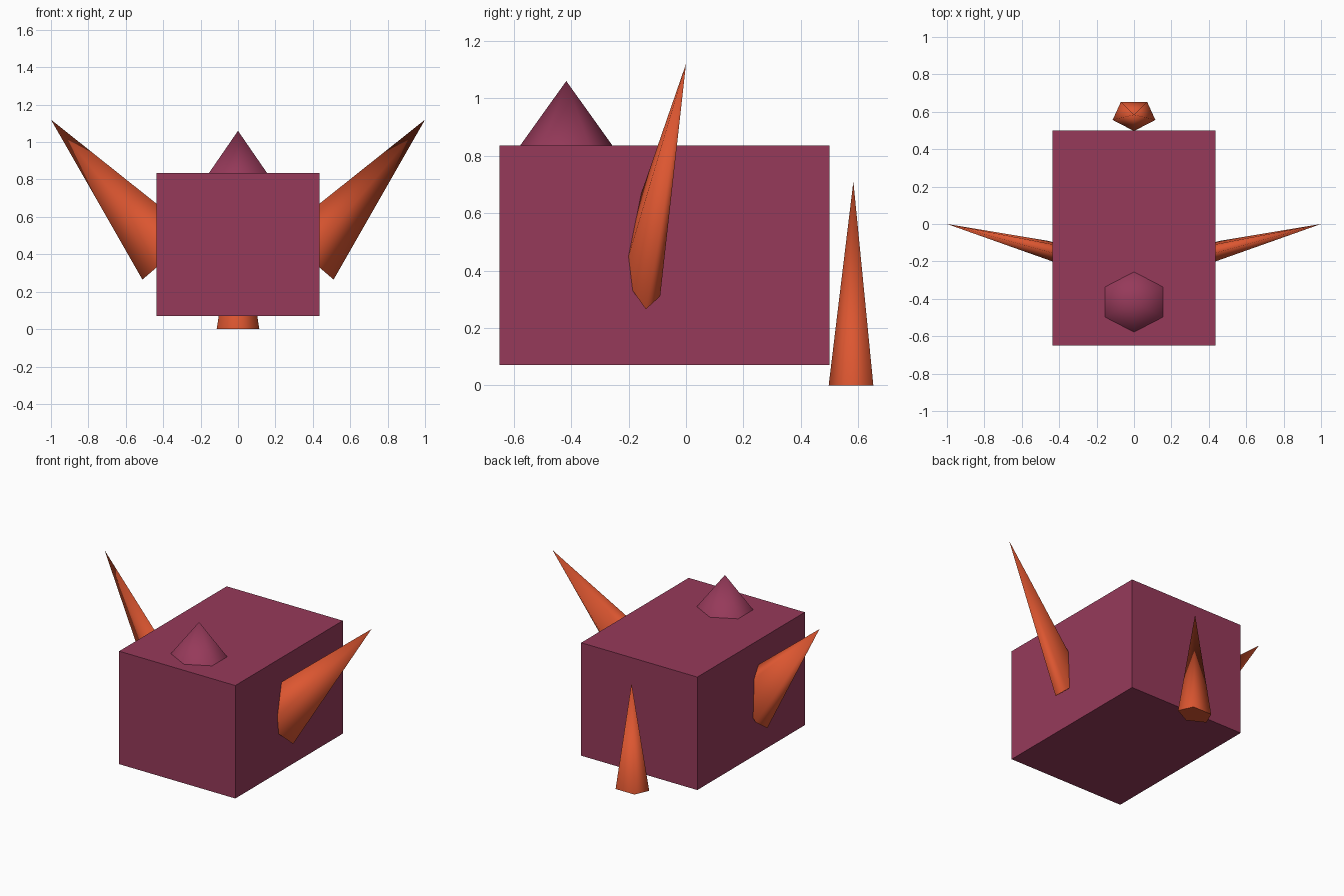
import bpy, bmesh, math
from mathutils import Vector

if "Cube" in bpy.data.objects:
    bpy.data.objects.remove(bpy.data.objects["Cube"])


def material(name, rgb):
    m = bpy.data.materials.new(name)
    m.diffuse_color = (*rgb, 1)
    m.use_nodes = True
    m.node_tree.nodes["Principled BSDF"].inputs["Base Color"].default_value = m.diffuse_color
    return m


PLUM = material("plum", (0.305, 0.042, 0.102))
ORANGE = material("orange", (0.716, 0.093, 0.030))


def finish(name, bm, mat):
    bmesh.ops.recalc_face_normals(bm, faces=bm.faces[:])
    me = bpy.data.meshes.new(name)
    bm.to_mesh(me)
    bm.free()
    me.materials.append(mat)
    ob = bpy.data.objects.new(name, me)
    bpy.context.collection.objects.link(ob)
    return ob


def spike(name, base, apex, mat):
    """Pyramid with smooth sides and a sharp-edged flat cap."""
    bm = bmesh.new()
    ring = [bm.verts.new(p) for p in base]
    tip = bm.verts.new(apex)
    cap = bm.faces.new(ring)
    for i, v in enumerate(ring):
        f = bm.faces.new((v, ring[(i + 1) % len(ring)], tip))
        f.smooth = True
    for e in cap.edges:
        e.smooth = False
    return finish(name, bm, mat)


def ellipse(n, cy, z, rx, ry):
    """Polygon ring with one corner pointing to the front."""
    return [(rx * math.sin(2 * math.pi * i / n),
             cy - ry * math.cos(2 * math.pi * i / n), z) for i in range(n)]


# Body block
bm = bmesh.new()
bmesh.ops.create_cube(bm, size=1)
for v in bm.verts:
    v.co = Vector((v.co.x * 0.87, v.co.y * 1.15 - 0.075, v.co.z * 0.765 + 0.4525))
finish("body", bm, PLUM)

# Head: six-sided cone on top near the front
spike("head", ellipse(6, -0.417, 0.835, 0.179, 0.161), (0, -0.417, 1.06), PLUM)

# Tail: five-sided tall cone standing behind the body
spike("tail", ellipse(5, 0.583, 0, 0.12, 0.086), (0, 0.583, 0.71), ORANGE)

# Wings: flattened five-sided cones, base given as (across wing, y)
profile = [(-0.183, -0.14), (-0.006, -0.221), (0.188, -0.212),
           (0.11, -0.137), (-0.114, -0.09)]
for side, name in ((1, "right_wing"), (-1, "left_wing")):
    base = [(side * (0.372 - 0.76 * u), y, 0.384 + 0.65 * u) for u, y in profile]
    spike(name, base, (side, 0, 1.12), ORANGE)
